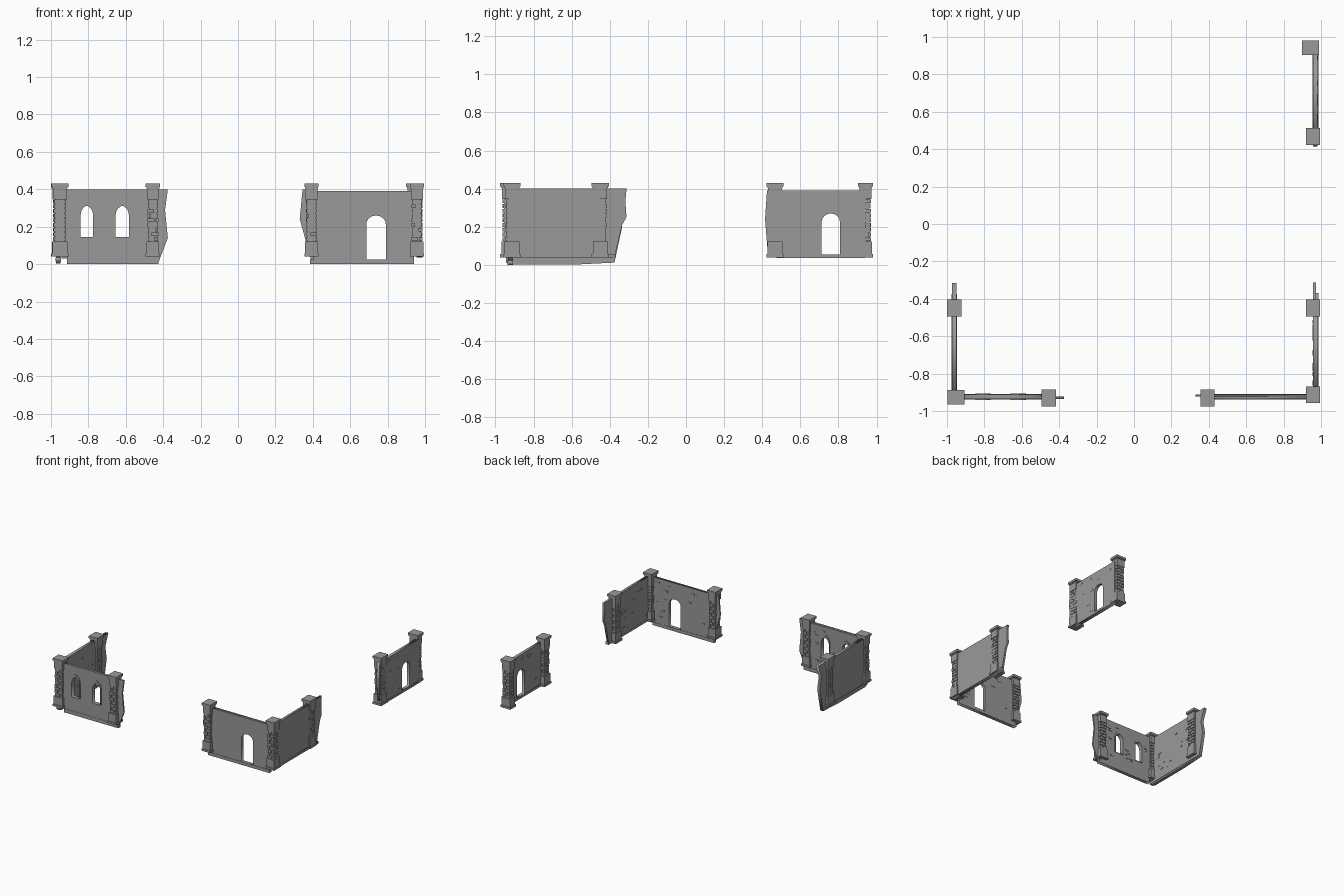
import bpy, bmesh, math, random
from mathutils import Matrix

if "Cube" in bpy.data.objects:
    bpy.data.objects.remove(bpy.data.objects["Cube"])

random.seed(4)
# local (along wall, up, thickness) -> world, for walls running along x or y
AXES = {
    'x': Matrix(((1, 0, 0, 0), (0, 0, -1, 0), (0, 1, 0, 0), (0, 0, 0, 1))),
    'y': Matrix(((0, 0, 1, 0), (1, 0, 0, 0), (0, 1, 0, 0), (0, 0, 0, 1))),
}
stone = bpy.data.materials.new("dark_stone")
stone.diffuse_color = (.32, .32, .32, 1)
stone.use_nodes = True
stone.node_tree.nodes["Principled BSDF"].inputs["Base Color"].default_value = stone.diffuse_color


def add_object(name, me):
    me.name = name
    me.materials.clear()
    me.materials.append(stone)
    ob = bpy.data.objects.new(name, me)
    bpy.context.collection.objects.link(ob)
    return ob


def slab(name, axis, loops, lo, hi):
    """Extrude a flat outline (with holes) between two depths."""
    cu = bpy.data.curves.new(name, 'CURVE')
    cu.dimensions = '2D'
    cu.fill_mode = 'BOTH'
    cu.extrude = (hi - lo) / 2
    for pts in loops:
        sp = cu.splines.new('POLY')
        sp.points.add(len(pts) - 1)
        for p, (u, z) in zip(sp.points, pts):
            p.co = (u, z, 0, 1)
        sp.use_cyclic_u = True
    tmp = bpy.data.objects.new(name + "_outline", cu)
    bpy.context.collection.objects.link(tmp)
    dg = bpy.context.evaluated_depsgraph_get()
    me = bpy.data.meshes.new_from_object(tmp.evaluated_get(dg))
    bpy.data.objects.remove(tmp)
    mid = (lo + hi) / 2
    me.transform(AXES[axis])
    me.transform(Matrix.Translation((0, mid, 0) if axis == 'x' else (mid, 0, 0)))
    return add_object(name, me)


def rect(u0, u1, z0, z1):
    return [(u0, z0), (u1, z0), (u1, z1), (u0, z1)]


def arch(u, w, z0, spring, top, n=8, point=1.0):
    """Arched opening outline; point above 1 narrows the head."""
    pts = [(u - w / 2, z0), (u + w / 2, z0)]
    for i in range(n + 1):
        a = math.pi * i / n
        c = math.cos(a)
        pts.append((u + math.copysign(abs(c) ** point, c) * w / 2,
                    spring + math.sin(a) * (top - spring)))
    return pts


def box(bm, c, s):
    m = Matrix.Translation(c) @ Matrix.Diagonal((*s, 1))
    bmesh.ops.create_cube(bm, size=1, matrix=m)


def finish(name, bm):
    me = bpy.data.meshes.new(name)
    bm.to_mesh(me)
    bm.free()
    return add_object(name, me)


def pillar(name, x, y, sx, sy):
    bm = bmesh.new()
    # plinth, base block, core, cap block, top slab: (z0, z1, scale)
    for z0, z1, k in ((.04, .056, 1), (.056, .122, .87), (.12, .35, .56),
                      (.345, .408, .81), (.412, .43, 1), (.404, .413, .9)):
        box(bm, (x, y, (z0 + z1) / 2), (sx * k, sy * k, z1 - z0))
    # staggered brick courses
    rows = 9
    h = (.346 - .122) / rows
    w, d = sx * .74, sy * .74
    for r in range(rows):
        z = .122 + h * (r + .5)
        split = (.36 if r % 2 else .64) + random.uniform(-.06, .06)
        for fx in ((0, split), (split, 1)):
            for fy in ((0, 1 - split), (1 - split, 1)):
                j = random.uniform(0, .003)
                bx, by = (fx[1] - fx[0]) * w, (fy[1] - fy[0]) * d
                ox = -1 if fx[0] == 0 else 1
                oy = -1 if fy[0] == 0 else 1
                box(bm, (x - w / 2 + (fx[0] + fx[1]) / 2 * w + ox * j / 2,
                         y - d / 2 + (fy[0] + fy[1]) / 2 * d + oy * j / 2, z),
                    (bx - .005 + j, by - .005 + j, h - .005))
    finish(name, bm)


def loose_bricks(name, axis, u0, u1, face, holes, n=14):
    """Thin bricks showing through the plaster on one wall face."""
    bm = bmesh.new()
    while n:
        u, z = random.uniform(u0, u1), random.uniform(.08, .37)
        if any(a - .025 < u < b + .025 and z < t + .02 for a, b, t in holes):
            continue
        box(bm, (u, z, 0), (random.uniform(.018, .032), random.uniform(.008, .013), .005))
        n -= 1
    bm.transform(AXES[axis])
    bm.transform(Matrix.Translation((0, face, 0) if axis == 'x' else (face, 0, 0)))
    finish(name, bm)


# front left wall: two arched windows and a broken right end
wins = [(-.808, .072), (-.619, .076)]
holes = [arch(u, w, .145, .275, .322, point=1.3) for u, w in wins]
slab("front_left_wall", 'x',
     [[(-.945, .04), (-.915, .04), (-.915, .01), (-.425, .01), (-.375, .14),
       (-.39, .29), (-.375, .40), (-.945, .40)]] + holes, -.935, -.923)
slab("front_left_wall_lining", 'x', [rect(-.945, -.45, .03, .398)] + holes, -.923, -.912)
slab("front_left_sill", 'x', [rect(-.915, -.425, 0, .03)], -.937, -.909)
# raised hood around each window head
for i, (u, w) in enumerate(wins):
    slab(f"window_frame_{i + 1}", 'x',
         [arch(u, w + .008, .145, .278, .335, point=1.2),
          arch(u, w - .006, .1452, .265, .312, point=1.3)], -.941, -.907)
loose_bricks("front_left_bricks", 'x', -.90, -.50, -.911,
             [(-.85, -.77, .33), (-.66, -.58, .33)])

# left wall: solid, broken back end, sloping foot
slab("left_wall", 'y',
     [[(-.945, .012), (-.915, .002), (-.575, .002), (-.375, .012), (-.335, .2),
       (-.355, .3), (-.315, .40), (-.93, .40)]], -.974, -.949)
slab("left_sill", 'y', [rect(-.945, -.375, .015, .036)], -.977, -.946)
loose_bricks("left_bricks", 'y', -.86, -.51, -.949, [])

# front right wall: arched doorway and a broken left end
door = arch(.738, .104, .026, .215, .26)
slab("front_right_wall", 'x',
     [[(.39, .024), (.94, .024), (.94, .392), (.42, .392), (.42, .40), (.345, .40),
       (.33, .24)], door], -.922, -.911)
slab("front_right_wall_facing", 'x', [rect(.40, .94, .024, .39), door], -.935, -.922)
slab("front_right_sill", 'x', [rect(.385, .94, 0, .025)], -.938, -.909)
loose_bricks("front_right_bricks", 'x', .46, .90, -.911, [(.685, .79, .26)])

# right wall: solid, broken back end, sill along the foot
slab("right_wall", 'y',
     [[(-.93, .04), (-.375, .04), (-.335, .21), (-.312, .25), (-.318, .33),
       (-.312, .40), (-.93, .40)]], .958, .974)
slab("right_wall_facing", 'y', [rect(-.93, -.45, .05, .398)], .974, .981)
slab("right_sill", 'y', [rect(-.945, -.37, .038, .056)], .957, .987)
loose_bricks("right_bricks", 'y', -.86, -.51, .958, [])

# back right wall: arched doorway
door = arch(.76, .096, .055, .225, .27)
slab("back_right_wall", 'y',
     [[(.48, .05), (.945, .05), (.945, .39), (.425, .39), (.415, .24), (.43, .05)], door],
     .958, .982)
slab("back_right_sill", 'y', [rect(.475, .94, .035, .053)], .955, .986)
loose_bricks("back_right_bricks_inner", 'y', .53, .89, .958, [(.71, .81, .27)], 10)
loose_bricks("back_right_bricks_outer", 'y', .53, .89, .981, [(.71, .81, .27)], 8)

# brick pillars at wall ends and corners
L, S = .09, .077
for name, x, y, sx, sy in (
        ("left_corner_pillar", -.952, -.926, L, S),
        ("front_left_end_pillar", -.455, -.930, S, L),
        ("left_end_pillar", -.9615, -.45, S, L),
        ("front_right_end_pillar", .393, -.930, S, L),
        ("right_corner_pillar", .957, -.913, S, L),
        ("right_end_pillar", .957, -.45, S, L),
        ("back_front_pillar", .957, .467, S, L),
        ("back_corner_pillar", .944, .942, L, S)):
    pillar(name, x, y, sx, sy)
